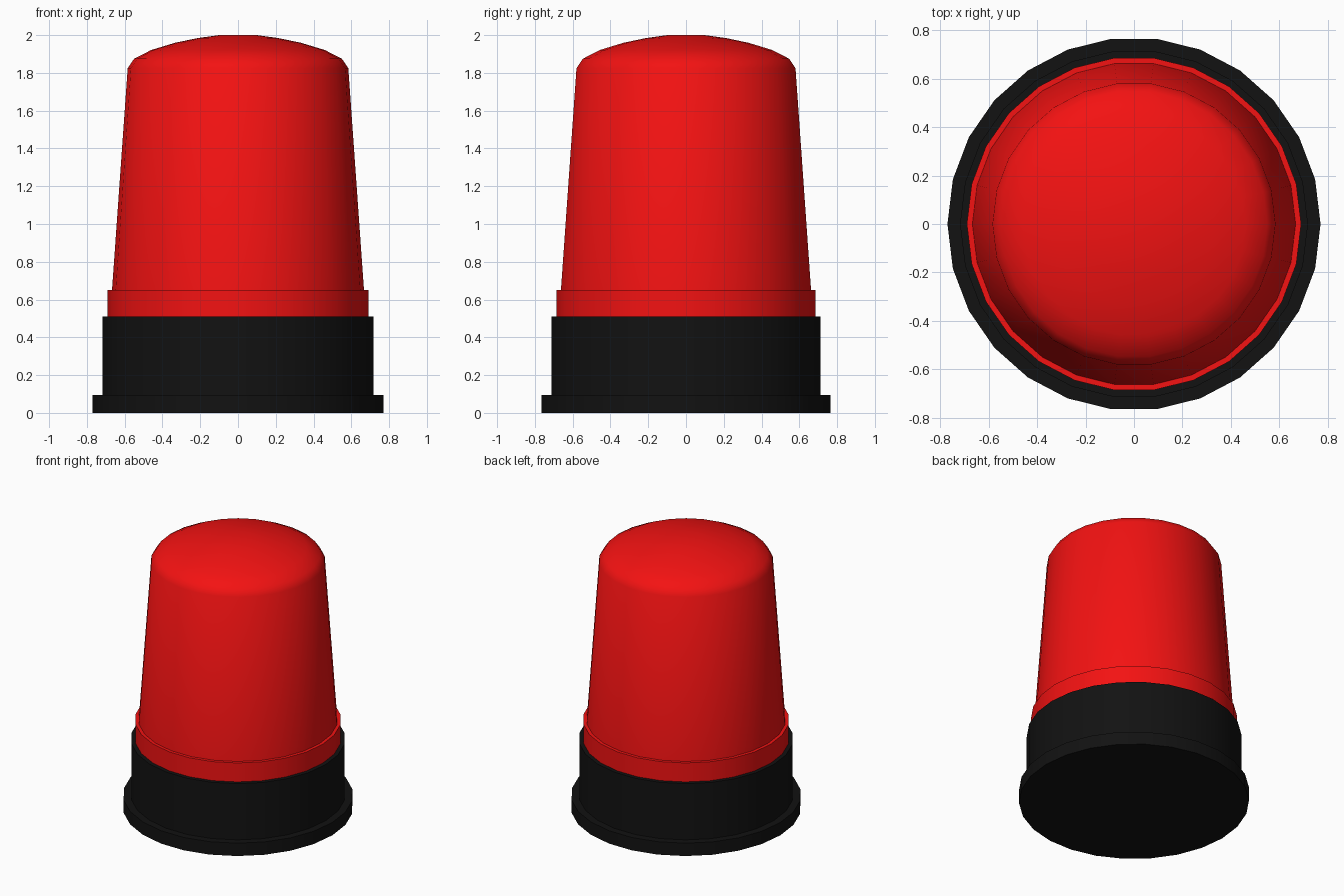
import bpy, bmesh, math

if "Cube" in bpy.data.objects:
    bpy.data.objects.remove(bpy.data.objects["Cube"])

SIDES = 26


def material(name, color):
    m = bpy.data.materials.new(name)
    m.diffuse_color = color
    m.use_nodes = True
    m.node_tree.nodes["Principled BSDF"].inputs["Base Color"].default_value = m.diffuse_color
    return m


def lathe(name, profile, mat):
    """Revolve (radius, height) points around z, closing both ends."""
    bm = bmesh.new()
    rings = []
    for r, z in profile:
        rings.append([bm.verts.new((r * math.cos(math.tau * i / SIDES),
                                    r * math.sin(math.tau * i / SIDES), z))
                      for i in range(SIDES)])
    for a, b in zip(rings, rings[1:]):
        for i in range(SIDES):
            j = (i + 1) % SIDES
            bm.faces.new((a[i], a[j], b[j], b[i]))
    bm.faces.new(rings[0][::-1])
    bm.faces.new(rings[-1])
    me = bpy.data.meshes.new(name)
    bm.to_mesh(me)
    bm.free()
    me.materials.append(mat)
    ob = bpy.data.objects.new(name, me)
    bpy.context.collection.objects.link(ob)
    bpy.ops.object.select_all(action='DESELECT')
    ob.select_set(True)
    bpy.context.view_layer.objects.active = ob
    bpy.ops.object.shade_smooth_by_angle(angle=math.radians(40))
    return ob


black = material("black_plastic", (0.006, 0.006, 0.006, 1))
red = material("red_lens", (0.9, 0.006, 0.006, 1))

# Stepped black base with foot flange
lathe("base", [(0.77, 0), (0.77, 0.095), (0.718, 0.095), (0.718, 0.51)], black)

# Red lens: collar, tapered wall and shallow dome
lathe("lens", [(0.69, 0.51), (0.69, 0.65), (0.667, 0.65), (0.584, 1.825),
               (0.55, 1.875), (0.46, 1.921), (0.335, 1.959),
               (0.215, 1.984), (0.1, 2.0)], red)
